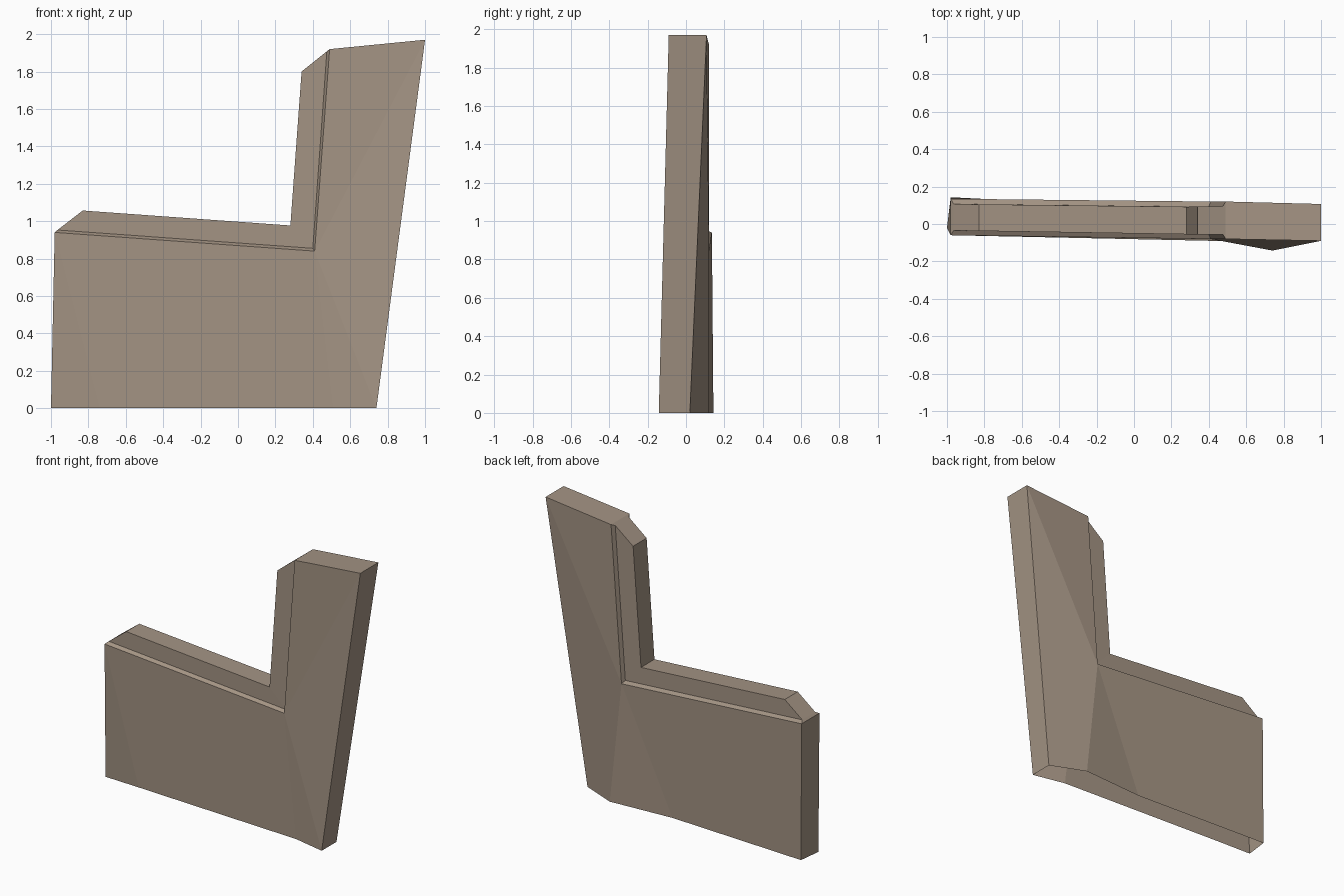
import bpy, bmesh

if "Cube" in bpy.data.objects:
    bpy.data.objects.remove(bpy.data.objects["Cube"])

stone = bpy.data.materials.new("warm_grey_stone")
stone.diffuse_color = (0.37, 0.295, 0.23, 1)
stone.use_nodes = True
stone.node_tree.nodes["Principled BSDF"].inputs["Base Color"].default_value = stone.diffuse_color


def make(name, points, faces):
    """Mesh from named points; the first face listed must face upward."""
    bm = bmesh.new()
    v = {k: bm.verts.new(p) for k, p in points.items()}
    made = [bm.faces.new([v[k] for k in f.split()]) for f in faces]
    bmesh.ops.recalc_face_normals(bm, faces=bm.faces[:])
    bm.normal_update()
    if made[0].normal.z < 0:
        bmesh.ops.reverse_faces(bm, faces=bm.faces[:])
    me = bpy.data.meshes.new(name)
    bm.to_mesh(me)
    bm.free()
    me.materials.append(stone)
    ob = bpy.data.objects.new(name, me)
    bpy.context.collection.objects.link(ob)


def paired(profile):
    """Profile rows: name -> (x, z, front y, back y)."""
    pts = {}
    for k, (x, z, yf, yb) in profile.items():
        pts["f" + k] = (x, yf, z)
        pts["b" + k] = (x, yb, z)
    return pts


def strips(a, b):
    """Front and back quads between two outline paths."""
    return [f"{s}{a[i]} {s}{a[i+1]} {s}{b[i+1]} {s}{b[i]}"
            for s in "fb" for i in range(len(a) - 1)]


def across(path):
    """Quads running from front to back along a path."""
    return [f"f{p} f{q} b{q} b{p}" for p, q in zip(path, path[1:])]


# Shared inner rim where the coping meets the wall
rim = {"p0": (-0.965, 0.953, -0.035, 0.107),
       "p1": (0.40, 0.855, -0.055, 0.092),
       "p2": (0.475, 1.908, -0.055, 0.095)}

# Broken wall shell with uneven foot, open underneath
wall = paired({"0": (-0.98, 0.94, -0.06, 0.135),
               "1": (0.41, 0.84, -0.08, 0.12),
               "2": (0.49, 1.92, -0.08, 0.12),
               "3": (1.0, 1.97, -0.09, 0.107), **rim})
wall.update({"fL": (-1.0, -0.02, 0), "fN": (-0.74, -0.03, 0),
             "fM": (0.51, -0.092, 0), "fR": (0.74, -0.142, 0),
             "bL": (-0.98, 0.143, 0), "bN": (0.04, 0.092, 0),
             "bM": (0.50, 0.12, 0), "bR": (0.74, 0.02, 0)})
make("wall", wall,
     across(["2", "3", "R"]) + across(["L", "0", "p0"]) + across(["p2", "2"])
     + strips(["0", "1", "2"], ["p0", "p1", "p2"])
     + ["f0 fL fN", "f0 fN fM f1", "f1 fM fR", "f1 fR f3", "f1 f3 f2",
        "b0 bL bN b1", "b1 bN bM", "b1 bM bR b3", "b1 b3 b2"])

# Narrow coping along the stepped inner edge
coping = paired({**rim,
                 "q0": (-0.83, 1.057, -0.037, 0.105),
                 "q1": (0.28, 0.977, -0.055, 0.092),
                 "q2": (0.34, 1.80, -0.055, 0.093)})
make("coping", coping,
     across(["q0", "q1", "q2"]) + across(["p0", "q0"]) + across(["q2", "p2"])
     + strips(["p0", "p1", "p2"], ["q0", "q1", "q2"]))
